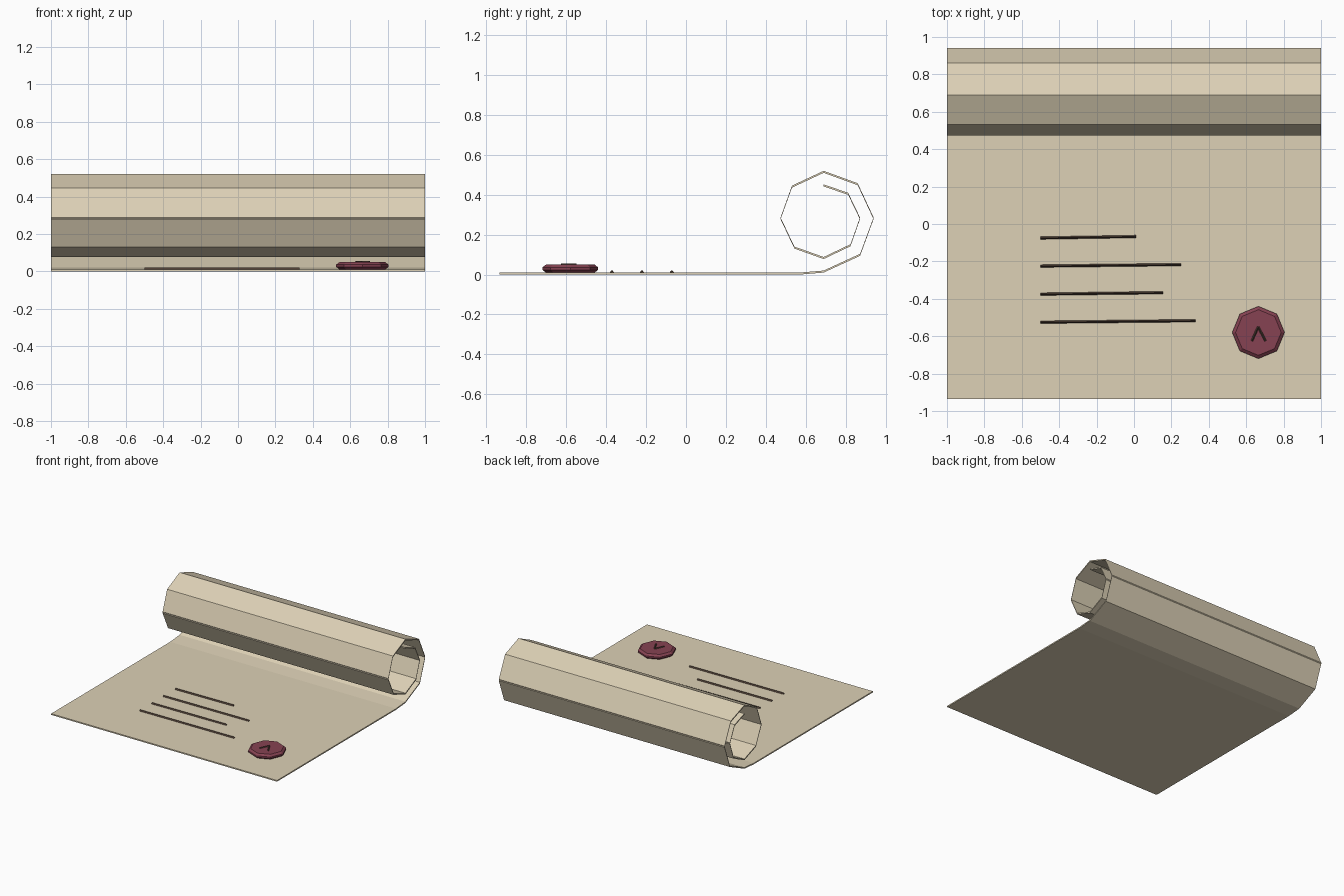
import bpy, bmesh, math
from mathutils import Vector

if "Cube" in bpy.data.objects:
    bpy.data.objects.remove(bpy.data.objects["Cube"])


def material(name, rgb):
    m = bpy.data.materials.new(name)
    lin = [(c / 255 / 12.92) if c < 11 else ((c / 255 + 0.055) / 1.055) ** 2.4 for c in rgb]
    m.diffuse_color = (*lin, 1)
    m.use_nodes = True
    m.node_tree.nodes["Principled BSDF"].inputs["Base Color"].default_value = m.diffuse_color
    return m


PARCHMENT = material("parchment", (221, 209, 182))
WAX = material("red_wax", (134, 66, 82))
INK = material("dark_ink", (78, 62, 52))


def loft(name, rings, mat):
    """Closed solid through matching rings of points, capped at both ends."""
    bm = bmesh.new()
    loops = [[bm.verts.new(p) for p in ring] for ring in rings]
    n = len(loops[0])
    for a, b in zip(loops, loops[1:]):
        for i in range(n):
            j = (i + 1) % n
            bm.faces.new((a[i], a[j], b[j], b[i]))
    bm.faces.new(loops[0])
    bm.faces.new(loops[-1])
    bmesh.ops.recalc_face_normals(bm, faces=bm.faces)
    mesh = bpy.data.meshes.new(name)
    bm.to_mesh(mesh)
    bm.free()
    mesh.materials.append(mat)
    obj = bpy.data.objects.new(name, mesh)
    bpy.context.collection.objects.link(obj)
    return obj


def stroke(name, start, end, z, half_width, height):
    """Pen line: a thin three-sided ridge."""
    a, b = Vector((*start, z)), Vector((*end, z))
    side = (b - a).cross(Vector((0, 0, 1))).normalized() * half_width
    up = Vector((0, 0, height))
    return loft(name, [(p - side, p + side, p + up) for p in (a, b)], INK)


# Parchment: flat sheet running into an inward eight-step spiral
THICK = 0.01
path = [(-0.935, 0.0), (0.57, 0.0)]
for i in range(13):
    ang = math.radians(-90 + 45 * i)
    r = 0.267 - 0.102 * i / 12
    path.append((0.69 + r * math.cos(ang), 0.277 + r * math.sin(ang)))
loft("parchment_sheet",
     [((-1, y, z), (1, y, z), (1, y, z + THICK), (-1, y, z + THICK)) for y, z in path],
     PARCHMENT)

# Lines of writing
for k, (y, x_end) in enumerate([(-0.52, 0.33), (-0.37, 0.155), (-0.22, 0.25), (-0.07, 0.01)]):
    stroke(f"ink_line_{k + 1}", (-0.5, y - 0.005), (x_end, y + 0.003), THICK, 0.007, 0.01)

# Wax seal: octagonal disc with bevelled rims
SX, SY = 0.665, -0.58
loft("wax_seal",
     [[(SX + r * math.cos(k * math.pi / 4), SY + r * math.sin(k * math.pi / 4), z)
       for k in range(8)]
      for r, z in [(0.122, 0.01), (0.14, 0.024), (0.14, 0.036), (0.122, 0.05)]],
     WAX)

# Chevron pressed on the seal
for side, x in (("left", 0.63), ("right", 0.703)):
    stroke(f"seal_mark_{side}", (x, -0.625), (0.664, -0.55), 0.05, 0.006, 0.006)
